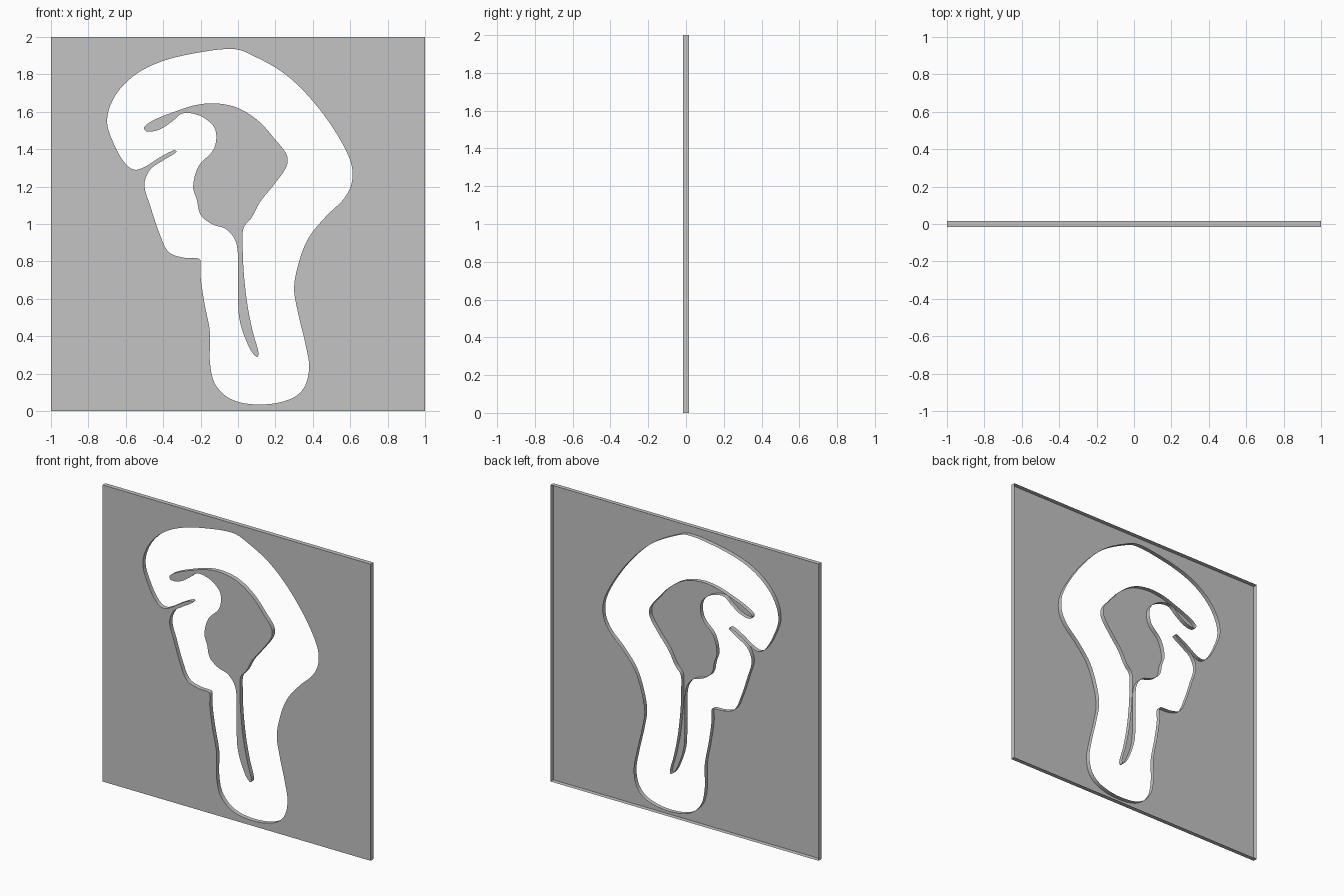
import bpy
import bmesh
from mathutils import Vector
from mathutils.geometry import interpolate_bezier

HALF_DEPTH = 0.015

cube = bpy.data.objects.get("Cube")
if cube:
    bpy.data.objects.remove(cube, do_unlink=True)

# Single grey material
grey = bpy.data.materials.new("plain grey")
grey.use_nodes = True
colour = (0.55, 0.55, 0.55, 1)
grey.diffuse_color = colour
grey.node_tree.nodes["Principled BSDF"].inputs["Base Color"].default_value = colour


def smooth_outline(points, steps=8):
    """Return a closed smooth curve through points given in hundredths."""
    knots = [Vector((x, 0, z)) / 100 for x, z in points]
    count = len(knots)
    tangents = [(knots[(i + 1) % count] - knots[i - 1]).normalized()
                for i in range(count)]
    outline = []
    for i in range(count):
        j = (i + 1) % count
        start, end = knots[i], knots[j]
        reach = (end - start).length / 3
        curve = interpolate_bezier(start, start + tangents[i] * reach,
                                   end - tangents[j] * reach, end, steps)
        outline.extend(curve[:-1])
    return outline


def build_shell(name, outlines):
    """Fill the outlines as a front sheet and give each edge a rim behind it."""
    bm = bmesh.new()
    for outline in outlines:
        verts = [bm.verts.new((p.x, -HALF_DEPTH, p.z)) for p in outline]
        for i, vert in enumerate(verts):
            bm.edges.new((verts[i - 1], vert))
    rim_edges = list(bm.edges)
    bmesh.ops.triangle_fill(bm, edges=rim_edges, use_beauty=True,
                            normal=Vector((0, -1, 0)))

    # Rim running backwards, with the back left open
    result = bmesh.ops.extrude_edge_only(bm, edges=rim_edges)
    rim_verts = [g for g in result["geom"] if isinstance(g, bmesh.types.BMVert)]
    bmesh.ops.translate(bm, verts=rim_verts, vec=(0, 2 * HALF_DEPTH, 0))

    # Sheet faces the front
    bmesh.ops.recalc_face_normals(bm, faces=bm.faces)
    bm.normal_update()
    if sum(face.normal.y * face.calc_area() for face in bm.faces) > 0:
        bmesh.ops.reverse_faces(bm, faces=bm.faces)

    mesh = bpy.data.meshes.new(name)
    bm.to_mesh(mesh)
    bm.free()
    mesh.materials.append(grey)
    obj = bpy.data.objects.new(name, mesh)
    bpy.context.collection.objects.link(obj)
    bpy.ops.object.select_all(action="DESELECT")
    obj.select_set(True)
    bpy.context.view_layer.objects.active = obj
    bpy.ops.object.shade_smooth_by_angle()
    return obj


# Square border of the panel
border = [Vector(corner) for corner in
          ((-1, 0, 0), (1, 0, 0), (1, 0, 2), (-1, 0, 2))]

# Curved opening cut through the panel, clockwise from the top
opening = smooth_outline([
    (-2, 193.5), (8, 190), (24, 181), (38, 168), (51, 151), (60, 134),
    (61, 123), (57, 114), (47, 104), (38, 93), (33, 81), (30, 66),
    (32, 53), (36, 36), (38, 23), (35, 12), (27, 6), (12, 3.5),
    (-3, 6), (-12, 14), (-15, 26), (-15, 42), (-18, 58), (-20, 72),
    (-20, 80), (-21, 81.5), (-29, 82), (-37, 85), (-42, 95), (-47, 110),
    (-50, 121), (-47, 129), (-40, 134), (-33, 138.5), (-34, 139.5),
    (-42, 135.5), (-49, 131), (-55, 129), (-60, 132), (-66, 142),
    (-70, 155), (-66, 168), (-56, 179), (-42, 186.5), (-22, 191.5),
])

# Free-standing centre piece inside the opening, clockwise from its left tip
centre = smooth_outline([
    (-50, 152), (-44, 156), (-34, 160), (-23, 163.5), (-12, 164.5),
    (0, 162), (11, 155), (20, 145), (26, 137), (26, 131), (20, 122),
    (12, 112), (7, 103), (3, 98), (2.5, 90), (3, 75), (5, 57), (8, 42),
    (11, 31), (10, 29), (6, 34), (1, 48), (0, 62), (0, 78), (-1, 90),
    (-6, 97), (-14, 100), (-20, 105), (-22, 113), (-24, 120), (-21, 131),
    (-13, 140), (-12, 150), (-17, 156), (-24, 159), (-30, 159),
    (-35, 155), (-42, 150.5), (-49, 149.5),
])

build_shell("panel", [border, opening])
build_shell("centre_piece", [centre])
